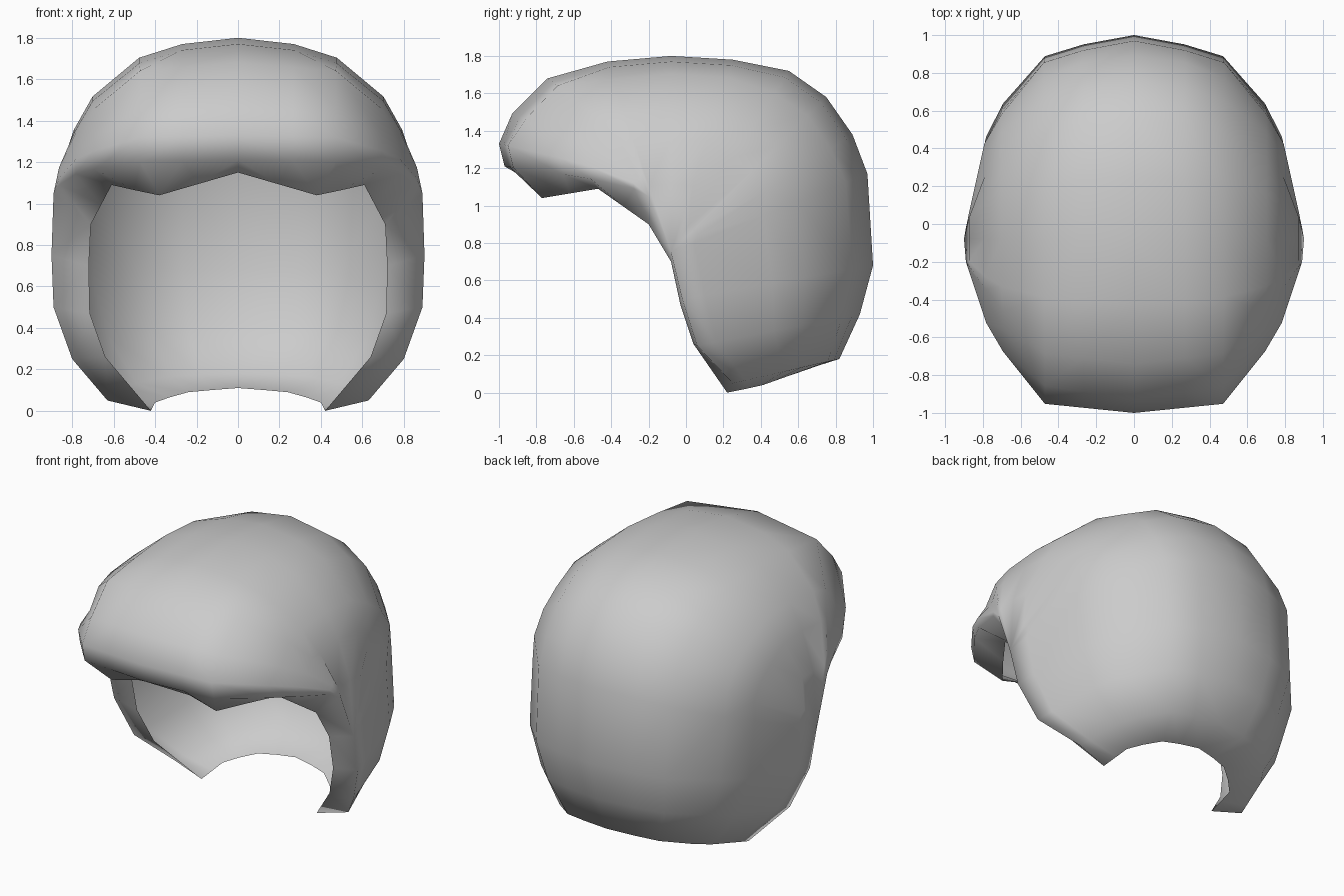
import bpy, bmesh

if "Cube" in bpy.data.objects:
    bpy.data.objects.remove(bpy.data.objects["Cube"])

# Centre-line profile (y, z): nape, over the crown, to the underside of the fringe
CENTRE = [(.82, .18), (.93, .42), (1.0, .68), (.97, 1.17), (.89, 1.38), (.75, 1.58),
          (.55, 1.72), (.25, 1.78), (-.08, 1.80), (-.42, 1.77), (-.74, 1.68),
          (-.93, 1.49), (-1.0, 1.33), (-.97, 1.21)]
# Outer edge of the side locks, bottom to top
SIDE = [(.63, .25, .05), (.80, .06, .25), (.89, -.02, .50), (.90, -.08, .75), (.89, -.20, 1.05)]
# Inner edge of the side locks, bottom to top
INNER = [(.42, .22, 0), (.64, .04, .26), (.715, -.03, .47), (.72, -.08, .70), (.71, -.20, .90)]
# Free edges of the fringe and the nape, centre to side
FRINGE = [(0, -.78, 1.15), (.19, -.775, 1.095), (.38, -.77, 1.04), (.50, -.62, 1.065),
          (.61, -.47, 1.09), (.66, -.335, .995), (.71, -.20, .90)]
NAPE = [(0, .60, .11), (.13, .58, .10), (.24, .55, .09), (.33, .48, .065),
        (.40, .41, .04), (.41, .32, .02), (.42, .22, 0)]
FRACTIONS = [0, .3, .53, .78, .88, .97, 1]

# Roundness of each region: (fraction of half width, share of depth left)
BACK = [(0, 1), (.5, .92), (.855, .57), (1, 0)]
SHOULDER = [(0, 1), (.3, .965), (.53, .88), (.78, .68), (.9, .49), (1, 0)]
CROWN = [(0, 1), (.31, .97), (.578, .895), (.778, .733), (.911, .53), (.989, .286), (1, 0)]
BROW = [(0, 1), (.53, .90), (.8, .45), (1, 0)]
FRONT = [(0, 1), (.53, .94), (.854, .49), (1, 0)]
REGION = [BACK] * 4 + [SHOULDER] * 3 + [CROWN] * 3 + [BROW] * 2 + [FRONT] * 2


def share(knots, f):
    for (f0, k0), (f1, k1) in zip(knots, knots[1:]):
        if f <= f1:
            return k0 + (k1 - k0) * (f - f0) / (f1 - f0)


def arc(centre, side, knots, lift):
    """Rounded line from the centre profile out to the side."""
    pts = []
    for f in FRACTIONS:
        k = share(knots, f)
        pts.append((side[0] * f, side[1] + (centre[0] - side[1]) * k,
                    side[2] + (centre[1] - side[2]) * k ** lift))
    return pts


def strip(bm, a, b, sign):
    """Join two point rows with quads, or triangles where they meet."""
    for i in range(len(a) - 1):
        pts = []
        for p in (a[i], a[i + 1], b[i + 1], b[i]):
            if p not in pts:
                pts.append(p)
        if len(pts) > 2:
            bm.faces.new([bm.verts.new((sign * x, y, z)) for x, y, z in pts])


bm = bmesh.new()
rows = []
for i, c in enumerate(CENTRE):
    brow = i > 9
    rows.append(arc(c, SIDE[4 if brow else min(i, 3)], REGION[i], .6 if brow else 1))
rows = [NAPE] + rows + [FRINGE]
for sign in (1, -1):
    for a, b in zip(rows, rows[1:]):
        strip(bm, a, b, sign)
    strip(bm, SIDE, INNER, sign)
bmesh.ops.remove_doubles(bm, verts=bm.verts, dist=.001)
bmesh.ops.recalc_face_normals(bm, faces=bm.faces)
top = max(bm.faces, key=lambda f: f.calc_center_median().z)
if top.normal.z < 0:
    bmesh.ops.reverse_faces(bm, faces=bm.faces)
for f in bm.faces:
    f.smooth = True

# Hair shell
mesh = bpy.data.meshes.new("hair_shell")
bm.to_mesh(mesh)
bm.free()
hair = bpy.data.objects.new("hair_shell", mesh)
bpy.context.collection.objects.link(hair)
grey = bpy.data.materials.new("light_grey")
grey.diffuse_color = (.6, .6, .6, 1)
grey.use_nodes = True
grey.node_tree.nodes["Principled BSDF"].inputs["Base Color"].default_value = grey.diffuse_color
mesh.materials.append(grey)
